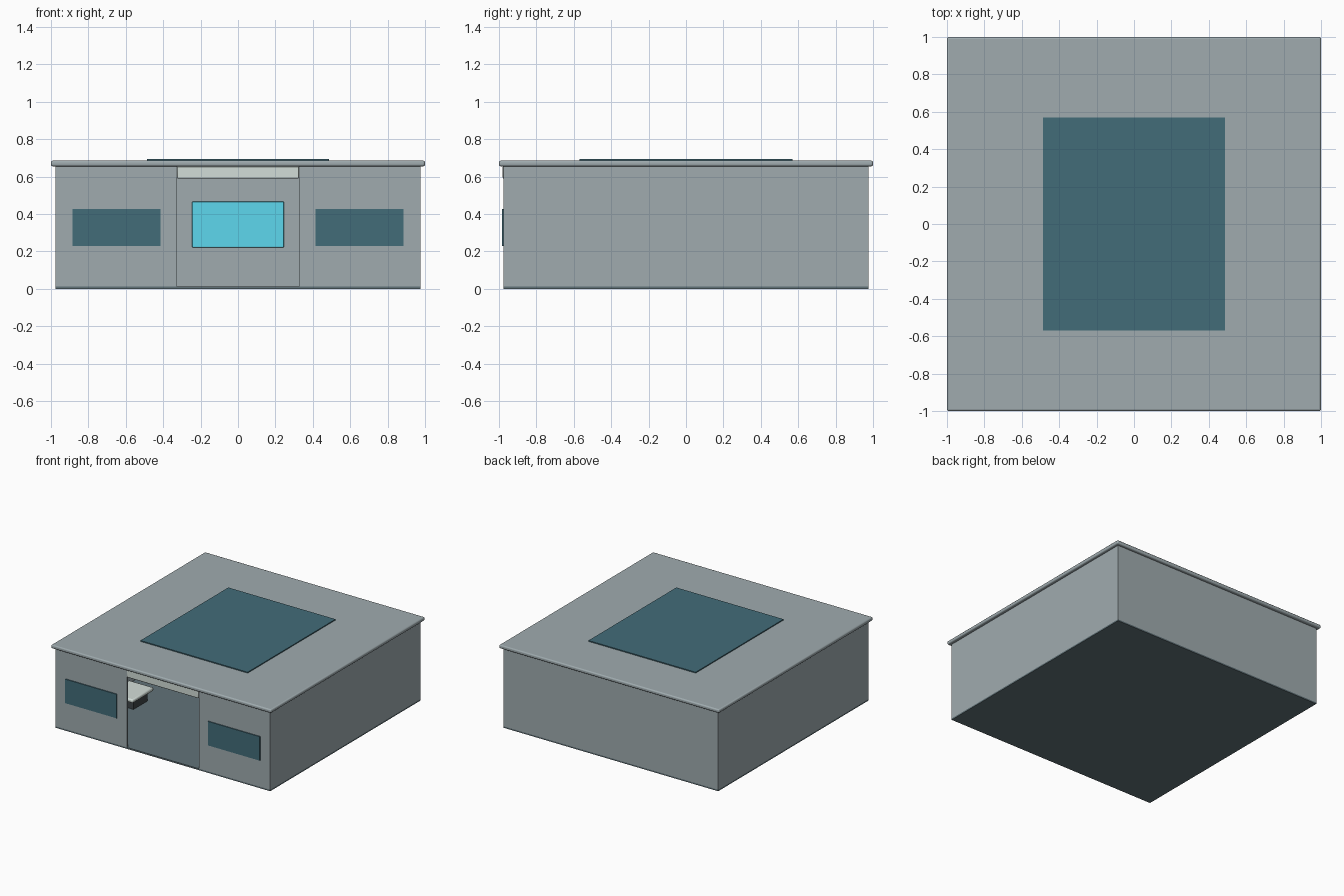
import bpy

if "Cube" in bpy.data.objects:
    bpy.data.objects.remove(bpy.data.objects["Cube"], do_unlink=True)


def make_material(name, rgb):
    mat = bpy.data.materials.new(name)
    mat.use_nodes = True
    mat.diffuse_color = (*rgb, 1)
    mat.node_tree.nodes["Principled BSDF"].inputs["Base Color"].default_value = (*rgb, 1)
    return mat


WALL = make_material("wall_grey", (0.35, 0.41, 0.43))
FLOOR = make_material("floor_slate", (0.12, 0.17, 0.19))
GLASS = make_material("dark_glass", (0.055, 0.15, 0.19))
SCREEN = make_material("screen_cyan", (0.11, 0.68, 0.85))
PALE = make_material("pale_trim", (0.65, 0.73, 0.69))
DARK = make_material("dark_base", (0.05, 0.06, 0.065))


def box(name, xs, ys, zs, mat, bevel=0, segments=2):
    """Box spanning the given (low, high) ranges, optionally with rounded edges."""
    spans = (xs, ys, zs)
    bpy.ops.mesh.primitive_cube_add(size=1, location=[(a + b) / 2 for a, b in spans])
    obj = bpy.context.object
    obj.name = name
    obj.scale = [b - a for a, b in spans]
    bpy.ops.object.transform_apply(location=False, rotation=False, scale=True)
    obj.data.materials.append(mat)
    if bevel:
        mod = obj.modifiers.new("rounded_edges", "BEVEL")
        mod.width = bevel
        mod.segments = segments
        bpy.ops.object.shade_smooth_by_angle()
    return obj


def mirrored(span, side):
    return tuple(sorted(side * v for v in span))


HALF = 0.975        # half width of the walls
INNER = 0.96        # inside face of the walls
DOOR = 0.327        # half width of the doorway
EAVES = 0.655       # underside of the roof
SLAB = 0.012        # floor thickness

# Shell
box("floor", (-HALF, HALF), (-HALF, HALF), (0, SLAB), FLOOR)
box("back_wall", (-INNER, INNER), (INNER, HALF), (SLAB, EAVES), WALL)
box("roof", (-1, 1), (-1, 1), (EAVES, 0.685), WALL, 0.01, 3)
box("skylight", (-0.487, 0.487), (-0.57, 0.57), (0.683, 0.693), GLASS)

# Side walls, front walls and front windows
for side, label in ((1, "left"), (-1, "right")):
    box(label + "_wall", mirrored((INNER, HALF), side), (-HALF, HALF), (SLAB, EAVES), WALL)
    box(label + "_front_wall", mirrored((DOOR, INNER), side), (-HALF, -INNER), (SLAB, EAVES), WALL)
    box(label + "_window", mirrored((0.415, 0.885), side), (-0.983, -INNER), (0.23, 0.427), GLASS)

# Doorway header and the screen on the back wall
box("door_header", (-0.325, 0.325), (-0.98, -INNER), (0.59, EAVES), PALE, 0.005)
box("wall_screen", (-0.245, 0.245), (0.945, INNER), (0.22, 0.468), SCREEN, 0.005)

# Low tables in the four corners
for sx, xlabel in ((1, "left"), (-1, "right")):
    for sy, ylabel in ((-1, "front"), (1, "back")):
        name = ylabel + "_" + xlabel + "_table_"
        box(name + "base", mirrored((0.67, 0.84), sx), mirrored((0.22, 0.4), sy), (SLAB, 0.085), DARK)
        box(name + "top", mirrored((0.644, 0.87), sx), mirrored((0.173, 0.447), sy), (0.085, 0.115), PALE, 0.01)
